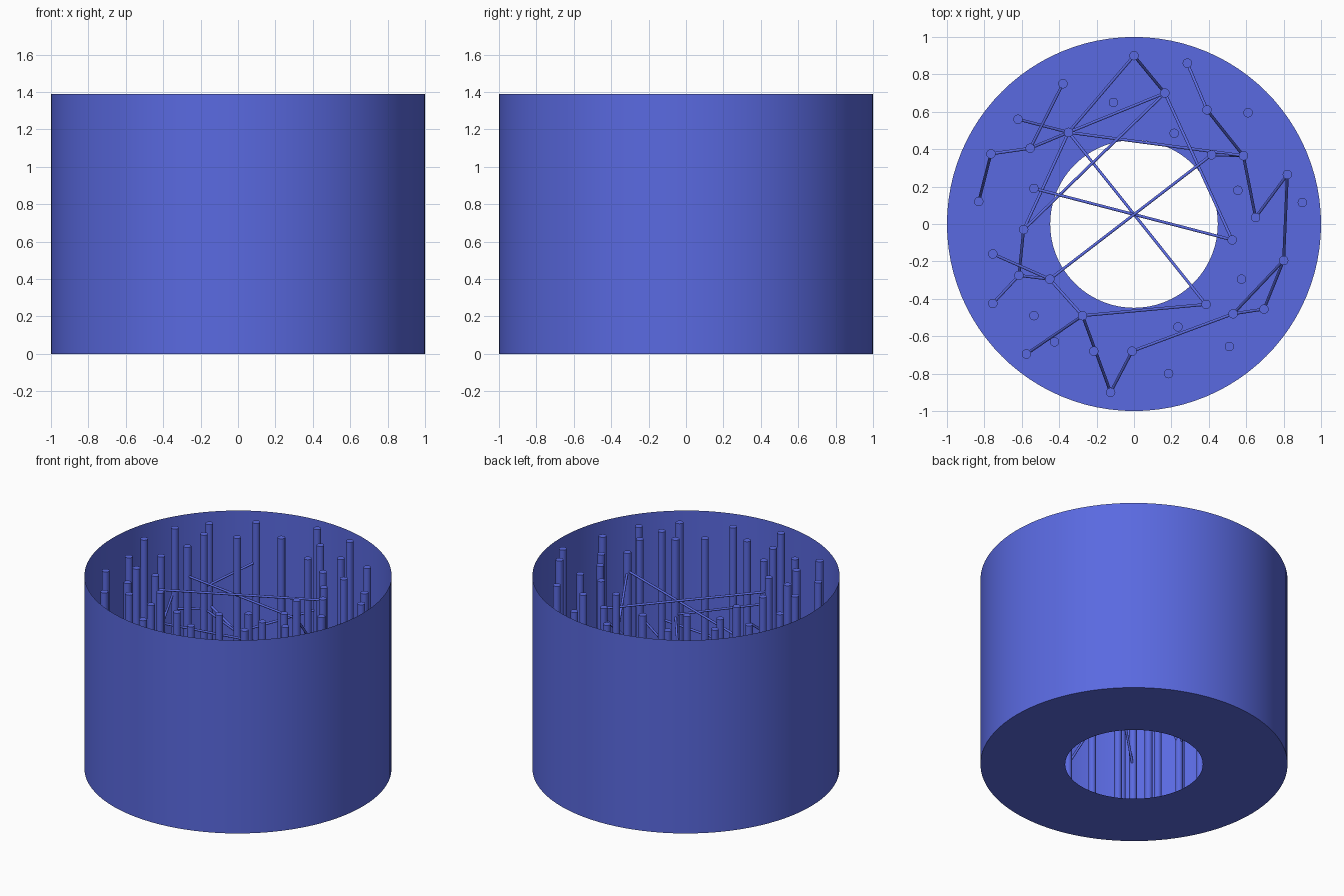
import bpy, bmesh, math
from mathutils import Vector

if "Cube" in bpy.data.objects:
    bpy.data.objects.remove(bpy.data.objects["Cube"])

H = 1.388          # overall height
HOLE = 0.448       # radius of the floor opening
SIDES = 96

blue = bpy.data.materials.new("blue")
blue.diffuse_color = (0.102, 0.143, 0.75, 1)
blue.use_nodes = True
blue.node_tree.nodes["Principled BSDF"].inputs["Base Color"].default_value = blue.diffuse_color


def finish(name, bm):
    me = bpy.data.meshes.new(name)
    bm.to_mesh(me)
    bm.free()
    me.materials.append(blue)
    ob = bpy.data.objects.new(name, me)
    bpy.context.collection.objects.link(ob)
    bpy.ops.object.select_all(action='DESELECT')
    ob.select_set(True)
    bpy.context.view_layer.objects.active = ob
    bpy.ops.object.shade_smooth_by_angle(angle=math.radians(40))
    return ob


def add_rod(bm, a, b, radius, sides):
    """Closed cylinder between two points."""
    a, b = Vector(a), Vector(b)
    d = b - a
    mat = d.to_track_quat('Z', 'Y').to_matrix().to_4x4()
    mat.translation = (a + b) / 2
    bmesh.ops.create_cone(bm, cap_ends=True, segments=sides, radius1=radius,
                          radius2=radius, depth=d.length, matrix=mat)


def add_ring(bm, r, z):
    return [bm.verts.new((r * math.cos(2 * math.pi * i / SIDES),
                          r * math.sin(2 * math.pi * i / SIDES), z)) for i in range(SIDES)]


# Outer wall and ring floor: thin sheets
for name, (r0, z0), (r1, z1) in (("outer_wall", (1, 0), (1, H)),
                                 ("ring_floor", (HOLE, 0), (1, 0))):
    bm = bmesh.new()
    p, q = add_ring(bm, r0, z0), add_ring(bm, r1, z1)
    for i in range(SIDES):
        j = (i + 1) % SIDES
        bm.faces.new((p[i], p[j], q[j], q[i]))
    finish(name, bm)

# Upright posts scattered over the floor (numbered from 1)
posts = [(0, .90), (.165, .70), (.285, .86), (.39, .61), (.61, .595), (.215, .485), (-.11, .65),
         (-.38, .75), (-.62, .56), (-.35, .49), (-.555, .405), (-.765, .375), (-.83, .12),
         (-.535, .19), (-.59, -.03), (-.755, -.16), (-.615, -.275), (-.45, -.295), (-.755, -.425),
         (-.535, -.49), (-.275, -.49), (-.425, -.63), (-.575, -.695), (-.215, -.68), (-.01, -.68),
         (-.125, -.90), (.185, -.80), (.235, -.55), (.51, -.655), (.53, -.48), (.695, -.455),
         (.575, -.295), (.385, -.43), (.80, -.195), (.525, -.085), (.65, .035), (.90, .115),
         (.82, .265), (.555, .18), (.585, .365), (.415, .37)]
bm = bmesh.new()
for x, y in posts:
    add_rod(bm, (x, y, 0), (x, y, H - 0.004), 0.025, 20)
finish("posts", bm)

# Thin rods strung between posts: (post, height) to (post, height)
links = [(1, .95, 2, .45), (1, .8, 10, .7), (8, 1.1, 11, 1.0), (9, .8, 10, .7),
         (10, .7, 11, .85), (11, .85, 12, .8), (12, .95, 13, .4), (10, .6, 2, .7),
         (10, .2, 40, .8), (10, .2, 33, .84), (10, .6, 15, .8), (2, .6, 15, .9),
         (2, .6, 35, 1.25), (14, 1.17, 35, 1.25), (41, 1.18, 18, 1.28), (15, .7, 17, .5),
         (17, .5, 18, .75), (16, .8, 18, .75), (17, .5, 19, .7), (18, .8, 21, .9),
         (21, .9, 23, .5), (21, 1.07, 33, .84), (21, .9, 26, .35), (26, .6, 25, .8),
         (25, .6, 30, .75), (30, .6, 31, .75), (30, .4, 34, .8), (31, .5, 34, .8),
         (34, .4, 38, .9), (38, .7, 36, .5), (36, .5, 40, .8), (40, .5, 4, .9),
         (4, .8, 3, .6), (40, .7, 41, .8)]
bm = bmesh.new()
for a, za, b, zb in links:
    add_rod(bm, (*posts[a - 1], za), (*posts[b - 1], zb), 0.008, 10)
finish("cross_rods", bm)
